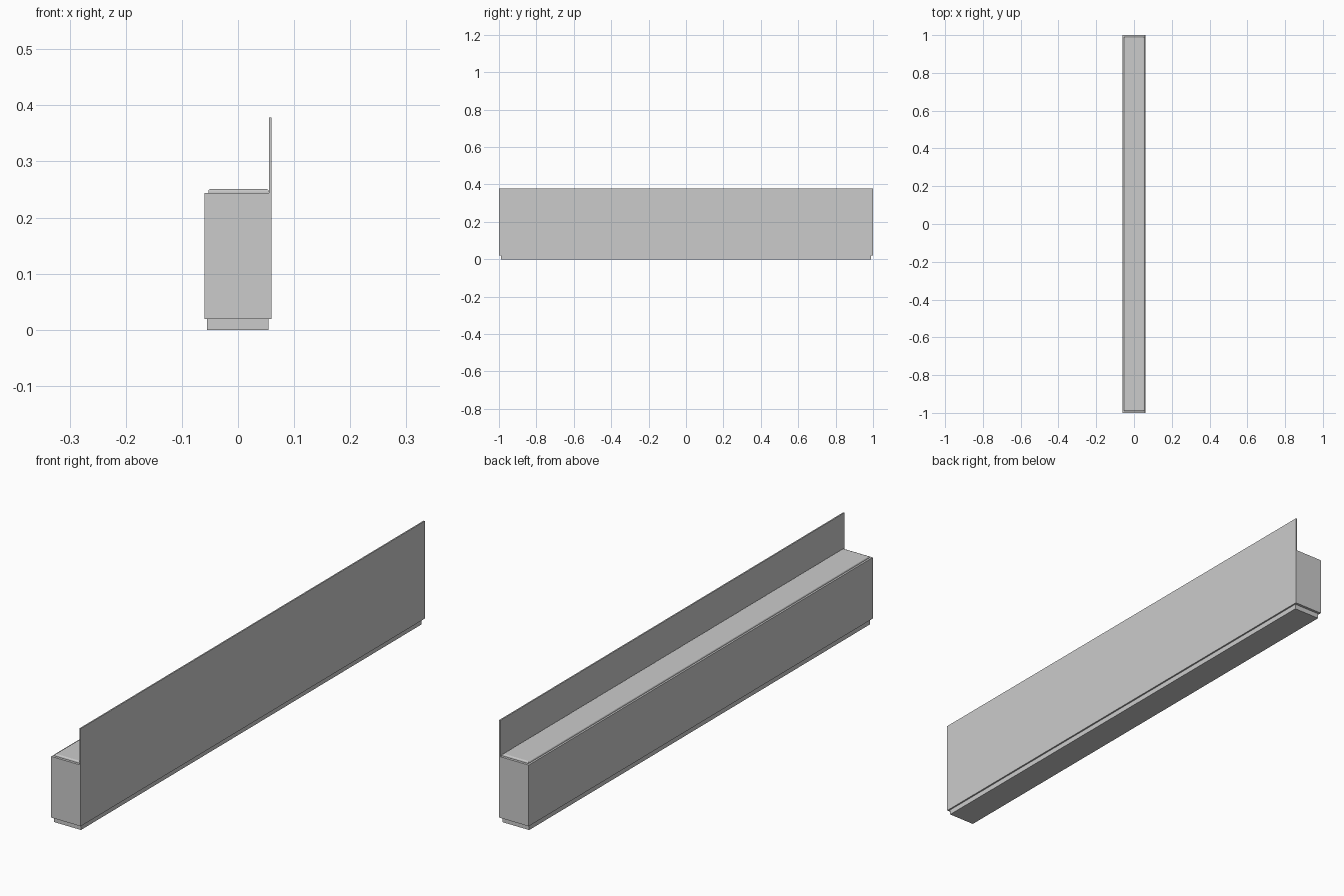
import bpy
import bmesh

cube = bpy.data.objects.get("Cube")
if cube:
    bpy.data.objects.remove(cube, do_unlink=True)

grey = bpy.data.materials.new("light_grey")
grey.use_nodes = True
grey.diffuse_color = (0.6, 0.6, 0.6, 1)
grey.node_tree.nodes["Principled BSDF"].inputs["Base Color"].default_value = (0.6, 0.6, 0.6, 1)


def extrude_profile(name, profile, half_length):
    """Extrude an x-z outline along y, centred on y = 0."""
    bm = bmesh.new()
    face = bm.faces.new([bm.verts.new((x, -half_length, z)) for x, z in profile])
    result = bmesh.ops.extrude_face_region(bm, geom=[face])
    verts = [v for v in result["geom"] if isinstance(v, bmesh.types.BMVert)]
    bmesh.ops.translate(bm, verts=verts, vec=(0, 2 * half_length, 0))
    bmesh.ops.recalc_face_normals(bm, faces=bm.faces)
    mesh = bpy.data.meshes.new(name)
    bm.to_mesh(mesh)
    bm.free()
    mesh.materials.append(grey)
    obj = bpy.data.objects.new(name, mesh)
    bpy.context.collection.objects.link(obj)
    return obj


def box_profile(x0, x1, z0, z1):
    return [(x0, z0), (x1, z0), (x1, z1), (x0, z1)]


# Recessed plinth
extrude_profile("plinth", box_profile(-0.055, 0.054, 0, 0.02), 0.99)

# Bench body with the thin upright panel flush on its outer side
extrude_profile("body_and_back_panel", [
    (-0.06, 0.019), (0.06, 0.019), (0.06, 0.378),
    (0.055, 0.378), (0.055, 0.244), (-0.06, 0.244)], 1.0)

# Thin seat pad with softened top edges
pad = extrude_profile("seat_pad", box_profile(-0.053, 0.055, 0.243, 0.251), 0.991)
bm = bmesh.new()
bm.from_mesh(pad.data)
top = [e for e in bm.edges if all(v.co.z > 0.25 for v in e.verts)]
bmesh.ops.bevel(bm, geom=top, offset=0.005, segments=3, profile=0.5, affect='EDGES')
bm.to_mesh(pad.data)
bm.free()
